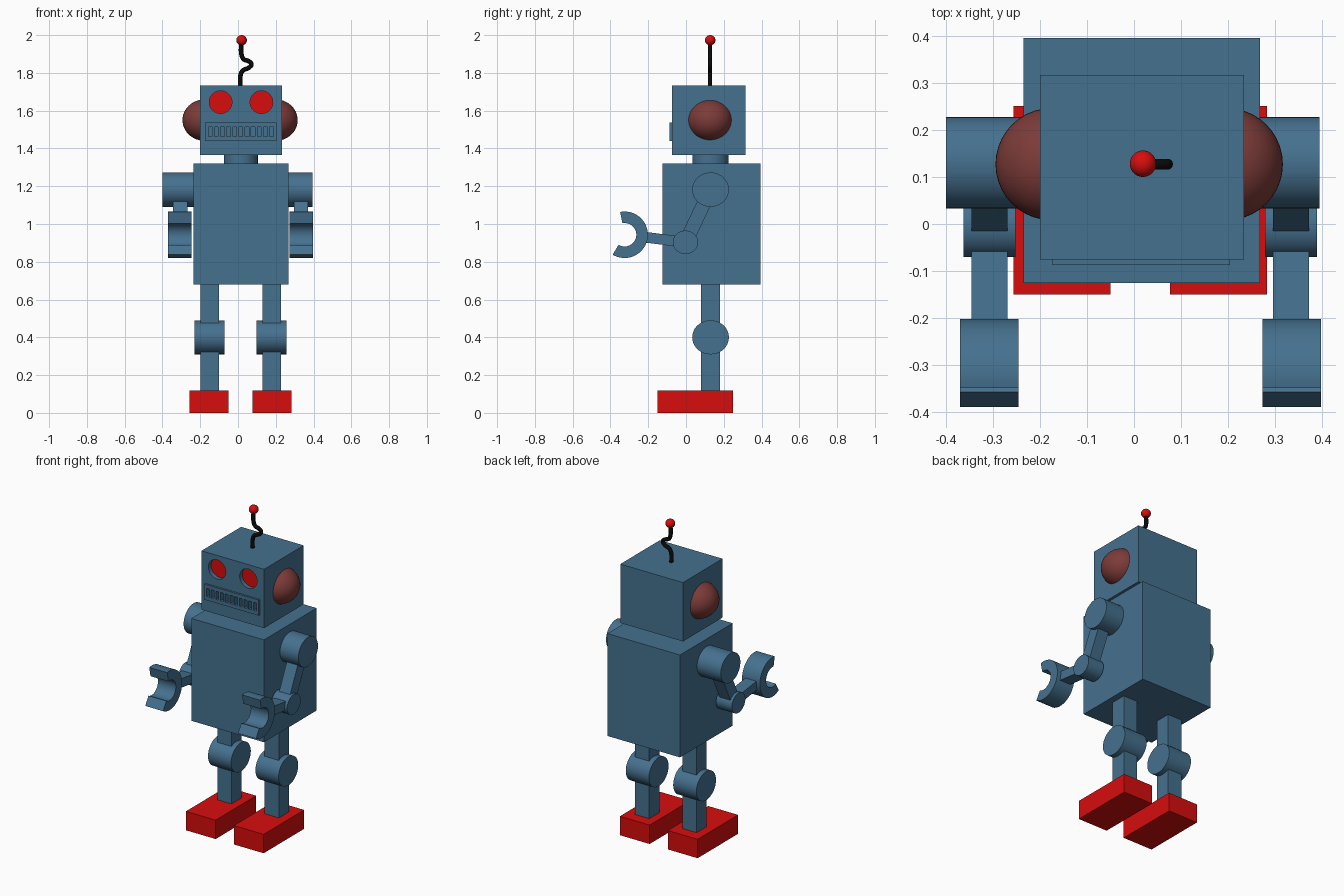
import bpy, bmesh, math
from mathutils import Vector

if "Cube" in bpy.data.objects:
    bpy.data.objects.remove(bpy.data.objects["Cube"])

CX, CY = 0.015, 0.13      # robot's own centre line


def material(name, rgb):
    m = bpy.data.materials.new(name)
    m.diffuse_color = (*rgb, 1)
    m.use_nodes = True
    m.node_tree.nodes["Principled BSDF"].inputs["Base Color"].default_value = m.diffuse_color
    return m


BLUE = material("steel_blue", (0.060, 0.165, 0.275))
RED = material("bright_red", (0.68, 0.004, 0.004))
MAROON = material("dull_maroon", (0.20, 0.044, 0.040))
BLACK = material("black", (0.003, 0.003, 0.003))


def finish(name, bm, mat, smooth=False):
    bmesh.ops.recalc_face_normals(bm, faces=bm.faces)
    mesh = bpy.data.meshes.new(name)
    bm.to_mesh(mesh)
    bm.free()
    mesh.materials.append(mat)
    ob = bpy.data.objects.new(name, mesh)
    bpy.context.collection.objects.link(ob)
    if smooth:
        bpy.ops.object.select_all(action='DESELECT')
        bpy.context.view_layer.objects.active = ob
        ob.select_set(True)
        bpy.ops.object.shade_smooth_by_angle(angle=math.radians(35))
    return ob


def add_prism(bm, base, offset):
    """Closed solid from a base polygon pushed along offset."""
    face = bm.faces.new([bm.verts.new(p) for p in base])
    new = bmesh.ops.extrude_face_region(bm, geom=[face], use_keep_orig=True)["geom"]
    bmesh.ops.translate(bm, vec=offset,
                        verts=[v for v in new if isinstance(v, bmesh.types.BMVert)])


def prism_x(name, profile, x0, x1, mat=BLUE, smooth=False):
    """Side profile (y, z) extruded between two x positions."""
    bm = bmesh.new()
    add_prism(bm, [(x0, y, z) for y, z in profile], (x1 - x0, 0, 0))
    return finish(name, bm, mat, smooth)


def rect(y0, y1, z0, z1):
    return [(y0, z0), (y1, z0), (y1, z1), (y0, z1)]


def arc(y, z, ry, rz, a0=0, a1=360, n=48, closed=True):
    steps = n if closed else n + 1
    ang = [math.radians(a0 + (a1 - a0) * i / n) for i in range(steps)]
    return [(y + ry * math.cos(a), z + rz * math.sin(a)) for a in ang]


def strut(p, q, width):
    """Straight bar profile from p to q."""
    p, q = Vector(p), Vector(q)
    d = (q - p).normalized() * width / 2
    s = Vector((-d.y, d.x))
    return [tuple(v) for v in (p + s, q + s, q - s, p - s)]


def cut(targets, cutter):
    for ob in targets:
        mod = ob.modifiers.new("cut", 'BOOLEAN')
        mod.object, mod.operation, mod.solver = cutter, 'DIFFERENCE', 'EXACT'
        bpy.context.view_layer.objects.active = ob
        bpy.ops.object.modifier_apply(modifier=mod.name)
    bpy.data.objects.remove(cutter)


def ball(name, centre, scale, mat):
    bm = bmesh.new()
    bmesh.ops.create_uvsphere(bm, u_segments=40, v_segments=24, radius=1)
    bmesh.ops.scale(bm, vec=scale, verts=bm.verts)
    bmesh.ops.translate(bm, vec=centre, verts=bm.verts)
    return finish(name, bm, mat, True)


# Torso, neck and head
prism_x("torso", rect(-0.125, 0.395, 0.68, 1.32), -0.235, 0.267)
bm = bmesh.new()
add_prism(bm, [(x, y, 1.31) for x, y in arc(CX, CY, 0.09, 0.095)], (0, 0, 0.065))
finish("neck", bm, BLUE, True)
FACE = -0.075
head = prism_x("head", rect(FACE, 0.316, 1.365, 1.733), -0.2, 0.233)

# Mouth plate with a row of slots cut into it
mouth = prism_x("mouth_plate", rect(-0.087, FACE, 1.44, 1.537), -0.174, 0.204)
bm = bmesh.new()
SLOTS, PITCH = 11, 0.0325
for i in range(SLOTS):
    x = CX + (i - (SLOTS - 1) / 2) * PITCH
    add_prism(bm, [(x + a, -0.1, z) for a, z in
                   ((-0.01, 1.463), (0.01, 1.463), (0.01, 1.514), (-0.01, 1.514))],
              (0, 0.045, 0))
cut([head, mouth], finish("slot_cutter", bm, BLUE))

# Recessed red eyes
for side, label in ((-1, "left"), (1, "right")):
    x = 0.016 + side * 0.108
    ring = arc(x, 1.645, 0.06, 0.06)
    bm = bmesh.new()
    add_prism(bm, [(a, -0.1, b) for a, b in ring], (0, 0.055, 0))
    cut([head], finish("eye_cutter", bm, BLUE))
    bm = bmesh.new()
    add_prism(bm, [(a, -0.049, b) for a, b in ring], (0, 0.008, 0))
    finish(label + "_eye", bm, RED)

# Domed ears
for label, x in (("left_ear", -0.175), ("right_ear", 0.197)):
    ball(label, (x, 0.127, 1.55), (0.119, 0.119, 0.11), MAROON)

# Kinked antenna with a red tip
path = [(0.013, 1.72), (0.013, 1.785), (0.025, 1.812), (0.058, 1.828), (0.071, 1.846),
        (0.058, 1.861), (0.03, 1.873), (0.018, 1.9), (0.018, 1.96)]
curve = bpy.data.curves.new("antenna", 'CURVE')
curve.dimensions = '3D'
curve.bevel_depth, curve.bevel_resolution, curve.use_fill_caps = 0.012, 3, True
spline = curve.splines.new('BEZIER')
spline.bezier_points.add(len(path) - 1)
for pt, (x, z) in zip(spline.bezier_points, path):
    pt.co = (x, 0.127, z)
    pt.handle_left_type = pt.handle_right_type = 'AUTO'
curve.materials.append(BLACK)
bpy.context.collection.objects.link(bpy.data.objects.new("antenna", curve))
ball("antenna_tip", (0.019, 0.128, 1.973), (0.028, 0.028, 0.027), RED)

# Arms and legs, repeated on both sides
SHOULDER, ELBOW, CLAW = (CY, 1.182), (-0.003, 0.903), (-0.325, 0.943)
claw = (arc(*CLAW, 0.123, 0.123, -121, 101, 36, False)
        + arc(*CLAW, 0.062, 0.062, 101, -121, 36, False))
for side, label in ((-1, "left_"), (1, "right_")):
    def span(c, half):
        return 0.0135 + side * c - half, 0.0135 + side * c + half
    outer = -0.399 if side < 0 else 0.394
    prism_x(label + "shoulder", arc(*SHOULDER, 0.097, 0.091),
            *sorted((outer, CX + side * 0.22)), smooth=True)
    prism_x(label + "upper_arm", strut(SHOULDER, ELBOW, 0.074), *span(0.32, 0.038))
    prism_x(label + "elbow", arc(*ELBOW, 0.067, 0.062), *span(0.32, 0.055), smooth=True)
    prism_x(label + "forearm", strut(ELBOW, (-0.225, 0.931), 0.056), *span(0.32, 0.038))
    prism_x(label + "claw", claw, *span(0.321, 0.062), smooth=True)
    prism_x(label + "leg", rect(0.08, 0.18, 0.11, 0.69), *span(0.164, 0.049))
    prism_x(label + "knee", arc(CY, 0.4, 0.097, 0.09), *span(0.164, 0.08), smooth=True)
    prism_x(label + "foot", rect(-0.15, 0.25, 0, 0.118), *span(0.166, 0.103), mat=RED)
